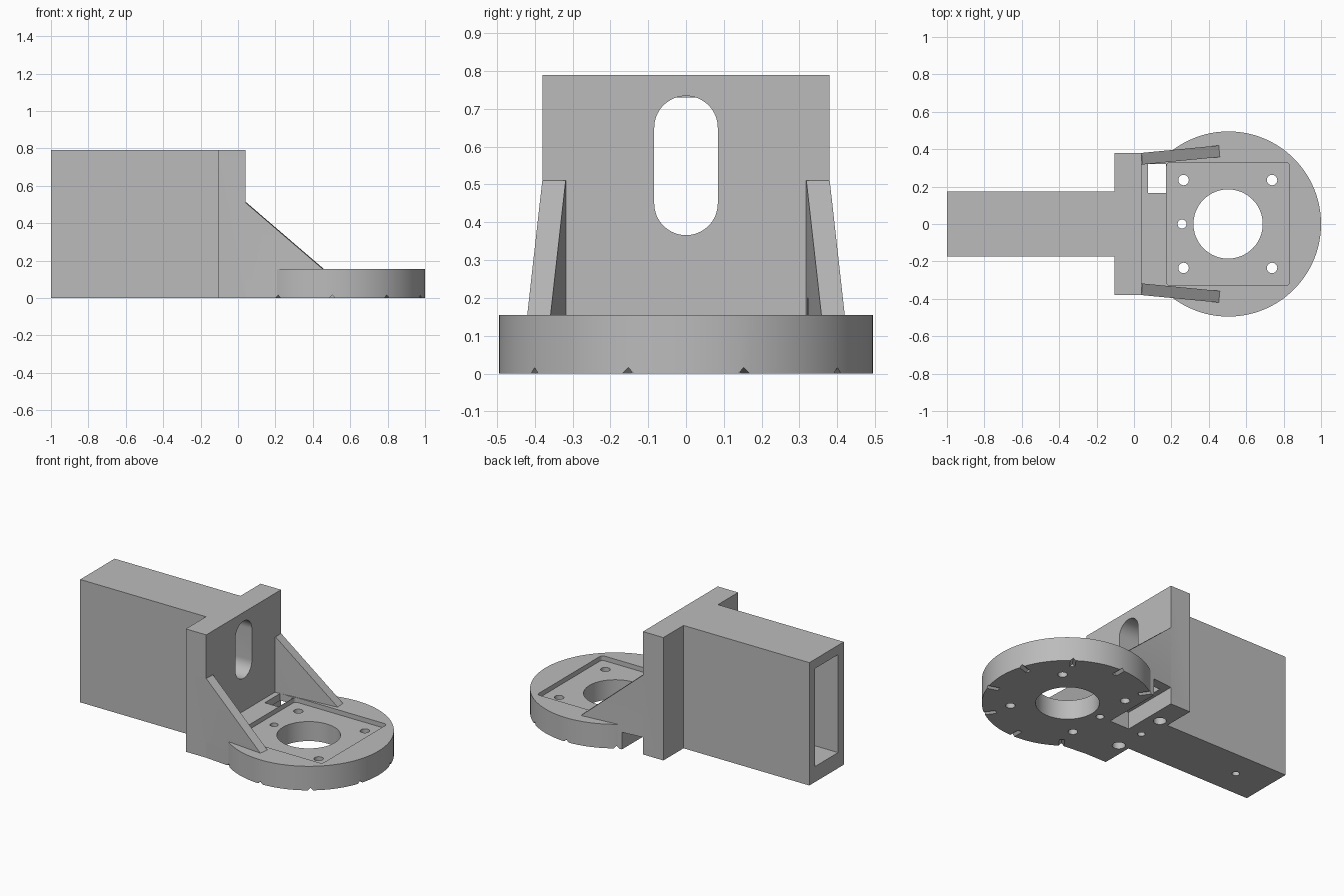
import bpy, bmesh, math
from mathutils import Matrix, Vector

if "Cube" in bpy.data.objects:
    bpy.data.objects.remove(bpy.data.objects["Cube"], do_unlink=True)

grey = bpy.data.materials.new("plain grey")
grey.use_nodes = True
GREY = (0.5, 0.5, 0.5, 1)
grey.diffuse_color = GREY
grey.node_tree.nodes["Principled BSDF"].inputs["Base Color"].default_value = GREY

CX, R = 0.505, 0.495      # disc centre and radius
BASE, TOP = 0.155, 0.79   # base thickness and full height


def prism(name, outline, direction, matrix=None):
    """Closed solid from a planar outline swept along a direction."""
    bm = bmesh.new()
    face = bm.faces.new([bm.verts.new(p) for p in outline])
    out = bmesh.ops.extrude_face_region(bm, geom=[face])
    moved = [g for g in out["geom"] if isinstance(g, bmesh.types.BMVert)]
    bmesh.ops.translate(bm, verts=moved, vec=direction)
    if matrix:
        bm.transform(matrix)
    bmesh.ops.recalc_face_normals(bm, faces=bm.faces)
    mesh = bpy.data.meshes.new(name)
    bm.to_mesh(mesh)
    bm.free()
    mesh.materials.append(grey)
    obj = bpy.data.objects.new(name, mesh)
    bpy.context.collection.objects.link(obj)
    return obj


def upright(name, points, z0, z1):
    return prism(name, [(x, y, z0) for x, y in points], (0, 0, z1 - z0))


def box(name, x0, x1, y0, y1, z0, z1):
    return upright(name, [(x0, y0), (x1, y0), (x1, y1), (x0, y1)], z0, z1)


def arc(x, y, r, start=0, end=360, steps=96):
    count = steps if end - start == 360 else steps + 1
    angles = [math.radians(start + (end - start) * i / steps) for i in range(count)]
    return [(x + r * math.cos(a), y + r * math.sin(a)) for a in angles]


def hole(name, x, y, r, z0=-0.1, z1=0.3, steps=32):
    return upright(name, arc(x, y, r, steps=steps), z0, z1)


def combine(target, operation, tools):
    for tool in tools:
        mod = target.modifiers.new(tool.name, "BOOLEAN")
        mod.operation, mod.solver, mod.object = operation, "EXACT", tool
        tool.hide_render = True
    bpy.context.view_layer.update()
    graph = bpy.context.evaluated_depsgraph_get()
    mesh = bpy.data.meshes.new_from_object(target.evaluated_get(graph))
    target.modifiers.clear()
    target.data = mesh
    for tool in tools:
        bpy.data.objects.remove(tool, do_unlink=True)


# Beam and upright plate share one T-shaped plan
half = [(-1, -0.175), (-0.105, -0.175), (-0.105, -0.38), (0.04, -0.38)]
plan = half + [(x, -y) for x, y in reversed(half)]
bracket = upright("mounting_bracket", plan, 0, TOP)

# Round base and the flared neck joining it to the plate
disc = upright("base_disc", arc(CX, 0, R, steps=128), 0, BASE)
neck = upright("neck", [(0, -0.376), (0.22, -0.397), (0.22, 0.397), (0, 0.376)], 0, BASE)

# Splayed triangular gussets
gussets = []
for side in (-1, 1):
    spin = Matrix.Translation((0.04, side * 0.38, 0)) @ Matrix.Rotation(side * math.radians(5.5), 4, "Z")
    outline = [(-0.03, 0, 0.1), (0.47, 0, 0.1), (0.415, 0, BASE), (0, 0, 0.51), (-0.03, 0, 0.51)]
    gussets.append(prism("gusset", outline, (0, -side * 0.062, 0), spin))
combine(bracket, "UNION", [neck, disc] + gussets)

# Beam cavity and the slot through the plate
cuts = [box("beam_cavity", -1.1, -0.105, -0.117, 0.117, 0.10, 0.73)]
slot = arc(0, 0.65, 0.084, 0, 180, 32) + arc(0, 0.45, 0.084, 180, 360, 32)
cuts.append(prism("plate_slot", [(-0.2, y, z) for y, z in slot], (0.4, 0, 0)))

# Shallow pocket with rounded corners, and the wide bore
pocket = []
for i, (x, y) in enumerate([(0.81, 0.31), (0.195, 0.31), (0.195, -0.31), (0.81, -0.31)]):
    pocket += arc(x, y, 0.02, i * 90, i * 90 + 90, 8)
cuts.append(upright("pocket", pocket, 0.125, BASE + 0.0005))
cuts.append(hole("bore", 0.503, 0, 0.185, steps=96))

# Side channel under the neck with its window above
cuts.append(box("side_channel", 0.04, 0.18, 0, 0.5, -0.1, 0.11))
cuts.append(box("window", 0.075, 0.172, 0.165, 0.322, 0.05, 0.2))

# Screw holes in the base
for x in (0.265, 0.738):
    for y in (-0.235, 0.235):
        cuts.append(hole("screw_hole", x, y, 0.028))
cuts.append(hole("centre_screw_hole", 0.257, 0, 0.024))

# Blind holes under the plate and beam
for y in (-0.185, 0.185):
    cuts.append(hole("plate_hole", -0.04, y, 0.038))
cuts.append(hole("plate_pin_hole", -0.055, 0, 0.022))
cuts.append(hole("beam_pin_hole", -0.77, 0, 0.022, z1=0.15))

# V grooves around the lower rim
for i in range(8):
    spin = Matrix.Translation((CX, 0, 0)) @ Matrix.Rotation(math.radians(36 * i - 126), 4, "Z")
    vee = [(R - 0.07, -0.026, -0.01), (R - 0.07, 0.026, -0.01), (R - 0.07, 0, 0.016)]
    cuts.append(prism("rim_groove", vee, (0.1, 0, 0), spin))
combine(bracket, "DIFFERENCE", cuts)

# Smooth the round walls, keep the corners sharp
bpy.ops.object.select_all(action="DESELECT")
bracket.select_set(True)
bpy.context.view_layer.objects.active = bracket
bpy.ops.object.shade_smooth_by_angle(angle=math.radians(25))
